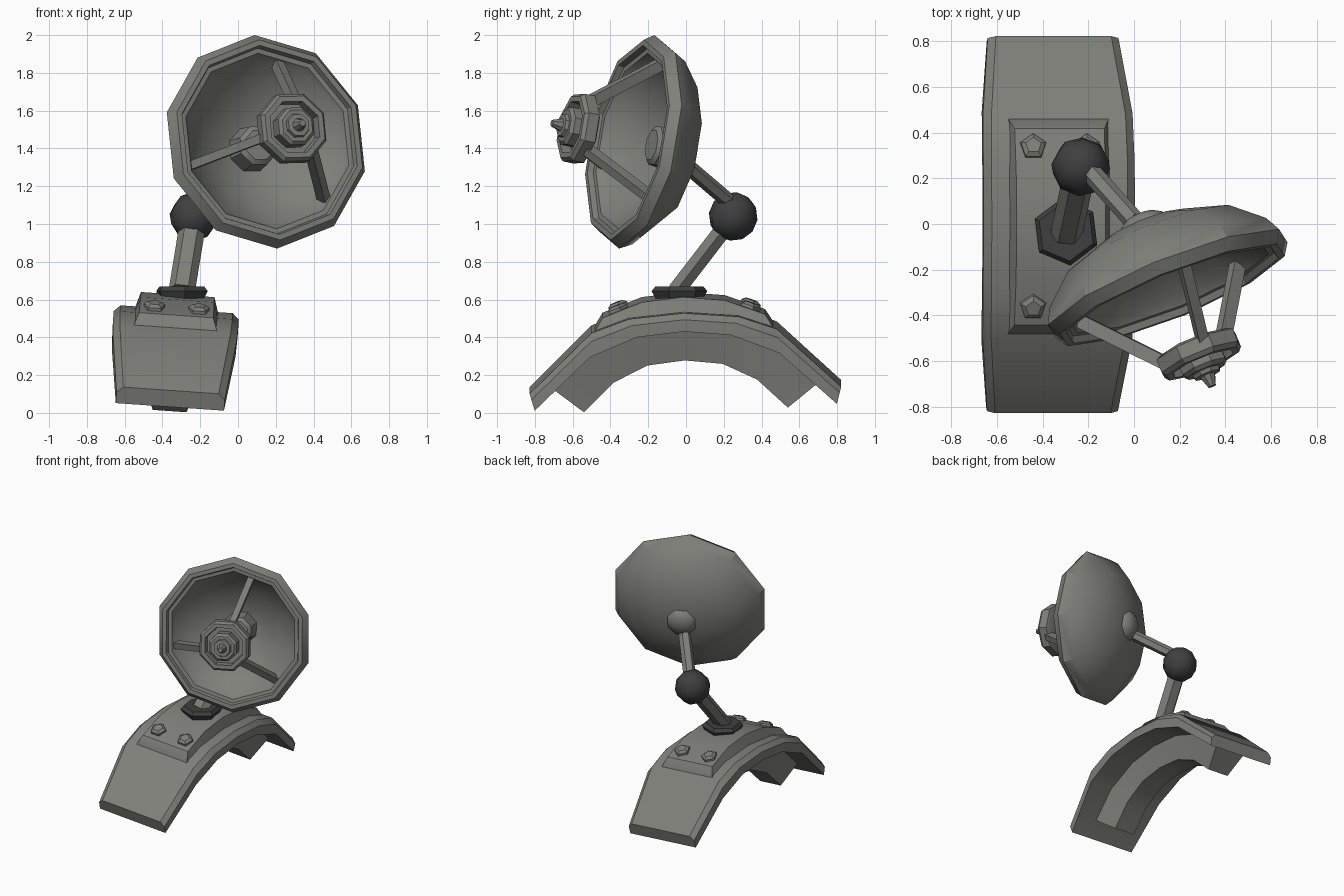
import bpy, bmesh, math
from mathutils import Matrix, Vector

if "Cube" in bpy.data.objects:
    bpy.data.objects.remove(bpy.data.objects["Cube"])


def material(name, rgb):
    m = bpy.data.materials.new(name)
    m.diffuse_color = (*rgb, 1)
    m.use_nodes = True
    m.node_tree.nodes["Principled BSDF"].inputs["Base Color"].default_value = m.diffuse_color
    return m


GREY = material("warm_grey_metal", (0.215, 0.215, 0.195))
DARK = material("dark_joint", (0.05, 0.05, 0.05))


def finish(name, bm, matrix, mat, angle=30):
    bmesh.ops.remove_doubles(bm, verts=bm.verts, dist=0.0005)
    bmesh.ops.recalc_face_normals(bm, faces=bm.faces)
    bm.transform(matrix)
    mesh = bpy.data.meshes.new(name)
    bm.to_mesh(mesh)
    bm.free()
    ob = bpy.data.objects.new(name, mesh)
    bpy.context.collection.objects.link(ob)
    mesh.materials.append(mat)
    bpy.ops.object.select_all(action='DESELECT')
    ob.select_set(True)
    bpy.context.view_layer.objects.active = ob
    bpy.ops.object.shade_smooth_by_angle(angle=math.radians(angle))
    return ob


def loft(name, sections, matrix, mat, angle=28):
    """Skin a row of equal-length closed sections and cap the ends."""
    bm = bmesh.new()
    rows = [[bm.verts.new(p) for p in s] for s in sections]
    n = len(rows[0])
    for a, b in zip(rows, rows[1:]):
        for i in range(n):
            j = (i + 1) % n
            bm.faces.new((a[i], a[j], b[j], b[i]))
    bm.faces.new(rows[0])
    bm.faces.new(rows[-1])
    return finish(name, bm, matrix, mat, angle)


def revolve(name, profile, n, matrix, mat, phase=0.0, angle=30):
    """Turn (radius, height) points around local z with n flat sides."""
    bm = bmesh.new()
    rows = []
    for r, h in profile:
        if r == 0:
            rows.append([bm.verts.new((0, 0, h))] * n)
        else:
            ts = [math.radians(phase) + math.tau * i / n for i in range(n)]
            rows.append([bm.verts.new((r * math.cos(t), r * math.sin(t), h)) for t in ts])
    for a, b in zip(rows, rows[1:]):
        for i in range(n):
            j = (i + 1) % n
            bm.faces.new(list(dict.fromkeys((a[i], a[j], b[j], b[i]))))
    return finish(name, bm, matrix, mat, angle)


def frame(origin, axis, side):
    """Matrix with local z on axis and local x close to side."""
    z = Vector(axis).normalized()
    y = z.cross(Vector(side)).normalized()
    x = y.cross(z)
    m = Matrix((x, y, z)).transposed().to_4x4()
    m.translation = Vector(origin)
    return m


def rod(name, a, b, rx, ry, n, mat, side, phase=0.0):
    a, b = Vector(a), Vector(b)
    m = frame(a, b - a, side) @ Matrix.Diagonal((rx, ry, 1, 1))
    length = (b - a).length
    return revolve(name, [(0, 0), (1, 0), (1, length), (0, length)], n, m, mat, phase)


def mirrored(half):
    """Stations from the end to the middle, reflected along y."""
    return [(-1, s) for s in half] + [(1, s) for s in reversed(half[:-1])]


# Arched foot, slightly tilted
BASE = (Matrix.Translation((-0.363, 0, 0)) @ Matrix.Rotation(math.radians(4), 4, 'Y')
        @ Matrix.Rotation(math.radians(1.3), 4, 'X'))

# half width, low (y, z), top (y, z)
band = [(0.287, 0.80, 0.05, 0.825, 0.138), (0.328, 0.50, 0.33, 0.49, 0.455),
        (0.332, 0.25, 0.43, 0.29, 0.525), (0.332, 0.0, 0.455, 0.0, 0.55)]
sections = []
for s, (w, yl, zl, yt, zt) in mirrored(band):
    k = 0.66
    ym, zm = yl + (yt - yl) * k, zl + (zt - zl) * k
    sections.append([(-w, s * yl, zl), (-w, s * ym, zm), (-w + 0.034, s * yt, zt),
                     (w - 0.034, s * yt, zt), (w, s * ym, zm), (w, s * yl, zl)])
loft("arched_base", sections, BASE, GREY)

# Inner rib under the arch, narrowing downwards
rib = [(0.54, 0.022, 0.70, 0.15), (0.38, 0.175, 0.49, 0.36),
       (0.20, 0.262, 0.25, 0.45), (0.0, 0.285, 0.0, 0.47)]
sections = [[(-0.135, s * yt, zt), (0.135, s * yt, zt), (0.09, s * yl, zl), (-0.09, s * yl, zl)]
            for s, (yl, zl, yt, zt) in mirrored(rib)]
loft("inner_rib", sections, BASE, GREY)

# Raised mounting plate
plate = [(0.475, 0.44, 0.473, 0.458, 0.222), (0.45, 0.44, 0.43, 0.528, 0.197),
         (0.27, 0.51, 0.22, 0.606, 0.195), (0.0, 0.53, 0.0, 0.628, 0.195)]
sections = [[(-0.225, s * yl, zl), (-wt, s * yt, zt), (wt, s * yt, zt), (0.225, s * yl, zl)]
            for s, (yl, zl, yt, zt, wt) in mirrored(plate)]
loft("mounting_plate", sections, BASE, GREY)

# Plate bolts
for sx in (-1, 1):
    for sy in (-1, 1):
        m = (BASE @ Matrix.Translation((sx * 0.118, sy * 0.348, 0.556))
             @ Matrix.Rotation(-sy * 0.34, 4, 'X'))
        revolve("bolt", [(0.06, -0.01), (0.058, 0.018), (0.036, 0.032), (0, 0.032)],
                5, m, GREY, 90)

# Hexagonal collar
revolve("collar", [(0, 0.60), (0.125, 0.60), (0.148, 0.645), (0.128, 0.67), (0, 0.67)], 6,
        Matrix.Translation((-0.297, -0.035, 0)), DARK, -83)

# Two-part arm with ball joint
BALL = (-0.233, 0.25, 1.04)
rod("lower_arm", (-0.297, -0.05, 0.65), BALL, 0.07, 0.052, 6, GREY, (1, 0, 0))
rod("upper_arm", (-0.21, 0.25, 1.10), (0.0, 0.015, 1.30), 0.045, 0.04, 6, GREY, (1, 1, 0))
bm = bmesh.new()
bmesh.ops.create_uvsphere(bm, u_segments=8, v_segments=6, radius=0.13)
finish("ball_joint", bm, frame(BALL, (0.065, 0.3, 0.38), (1, 0, 0)), DARK, 60)

# Dish with a thick stepped rim
AXIS = Vector((0.37, -0.91, 0.19)).normalized()
DISH = frame((0.151, -0.27, 1.437), AXIS, (0.926, 0.377, 0))
revolve("dish", [(0, -0.305), (0.2, -0.28), (0.40, -0.207), (0.54, -0.08), (0.576, -0.01),
                 (0.54, 0.045), (0.51, 0.045), (0.50, 0.015), (0.474, 0.012),
                 (0.455, -0.02), (0.33, -0.125), (0.15, -0.23), (0, -0.245)], 10,
        DISH, GREY, 92, 32)

# Hubs behind and inside the dish
revolve("rear_hub", [(0.115, -0.27), (0.105, -0.31), (0.06, -0.338), (0, -0.345)], 8,
        DISH, GREY, 22.5, 50)
revolve("inner_hub", [(0.125, -0.24), (0.11, -0.115), (0.085, -0.095), (0, -0.095)], 8,
        DISH, GREY, 22.5)

# Feed horn with octagonal ring and pointed tip
FEED = Matrix.Translation((0.012, 0, 0.006)) @ DISH
revolve("feed_horn", [(0, 0.28), (0.165, 0.28), (0.195, 0.295), (0.195, 0.355),
                      (0.178, 0.375), (0.148, 0.375), (0.142, 0.32), (0.108, 0.32),
                      (0.108, 0.395), (0.09, 0.412), (0.068, 0.412), (0.062, 0.43),
                      (0.036, 0.432), (0.018, 0.484), (0, 0.484)], 8, FEED, GREY, 24)

# Three struts holding the feed horn
for deg in (76, 196, 316):
    t = math.radians(deg)
    out = Vector((math.cos(t), math.sin(t), 0))
    a = DISH @ (out * 0.45 + Vector((0, 0, -0.045)))
    b = FEED @ (out * 0.15 + Vector((0, 0, 0.31)))
    tangent = DISH.to_3x3() @ Vector((-math.sin(t), math.cos(t), 0))
    rod("feed_strut", a, b, 0.032, 0.042, 4, GREY, tangent, 45)
